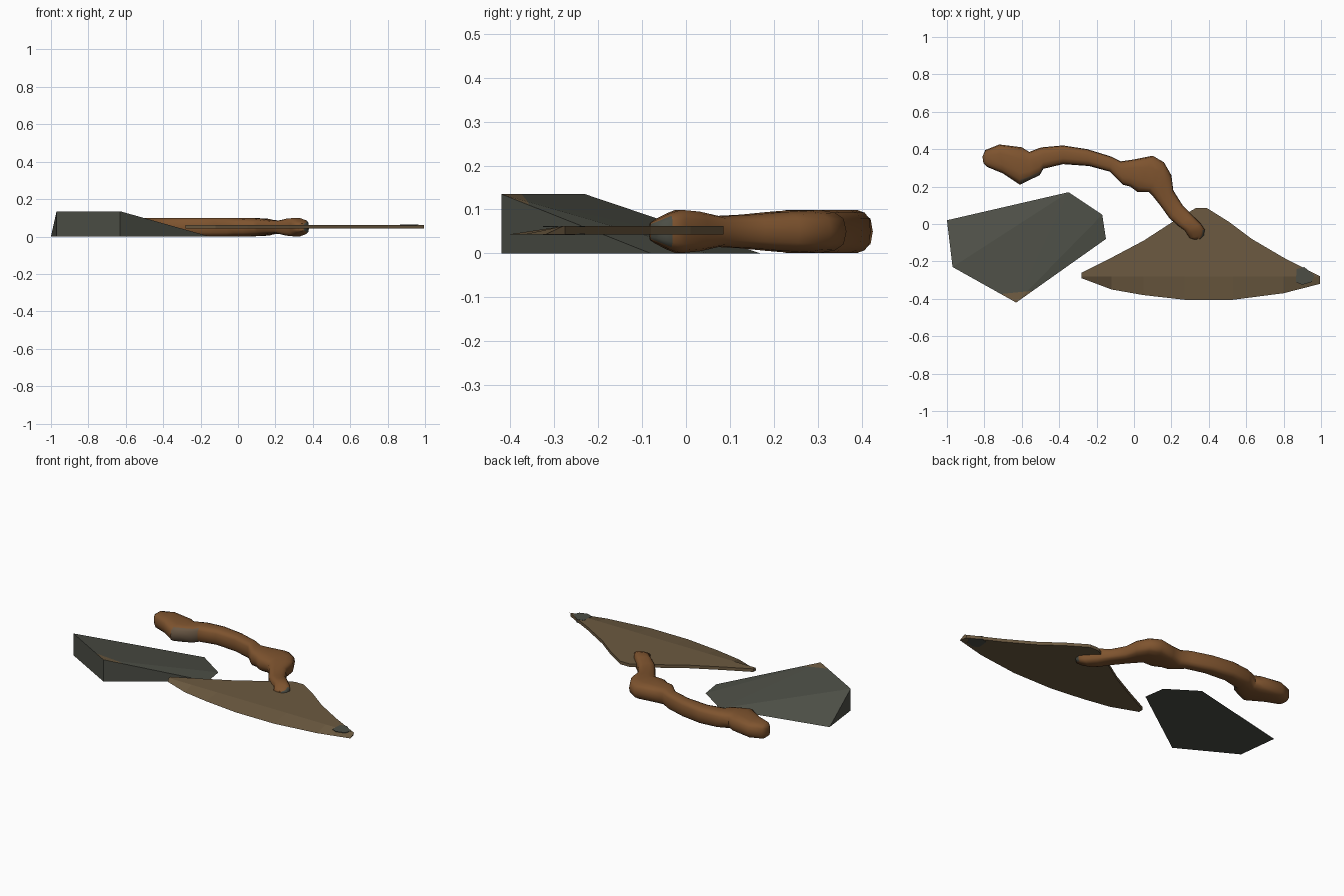
import bpy, bmesh, math
from mathutils import Vector

if "Cube" in bpy.data.objects:
    bpy.data.objects.remove(bpy.data.objects["Cube"])


def material(name, rgb):
    m = bpy.data.materials.new(name)
    m.diffuse_color = (*rgb, 1)
    m.use_nodes = True
    m.node_tree.nodes["Principled BSDF"].inputs["Base Color"].default_value = m.diffuse_color
    return m


STONE = material("dark stone grey", (0.072, 0.076, 0.060))
BLADE = material("dull bronze", (0.150, 0.102, 0.052))
WOOD = material("warm brown wood", (0.210, 0.088, 0.028))
WORN = material("worn grey brown", (0.140, 0.095, 0.058))


def finish(name, bm, mats, smooth=False):
    bmesh.ops.recalc_face_normals(bm, faces=bm.faces)
    me = bpy.data.meshes.new(name)
    bm.to_mesh(me)
    bm.free()
    ob = bpy.data.objects.new(name, me)
    bpy.context.collection.objects.link(ob)
    for m in mats:
        me.materials.append(m)
    if smooth:
        bpy.ops.object.select_all(action='DESELECT')
        ob.select_set(True)
        bpy.context.view_layer.objects.active = ob
        bpy.ops.object.shade_smooth_by_angle(angle=math.radians(50))
    return ob


def bridge(bm, rings):
    """Skin closed rings of points and cap both ends."""
    vs = [[bm.verts.new(p) for p in ring] for ring in rings]
    n = len(vs[0])
    for a, b in zip(vs, vs[1:]):
        for i in range(n):
            j = (i + 1) % n
            bm.faces.new((a[i], a[j], b[j], b[i]))
    bm.faces.new(vs[0])
    bm.faces.new(vs[-1])


# Stone wedge: flat base with one raised edge
base = [(-1, .02), (-.35, .17), (-.17, .05), (-.15, -.08), (-.63, -.42), (-.97, -.23)]
bm = bmesh.new()
for x, y in base:
    bm.verts.new((x, y, 0))
for x, y in base[4:]:
    bm.verts.new((x, y, .135))
bmesh.ops.convex_hull(bm, input=bm.verts[:])
bmesh.ops.dissolve_limit(bm, angle_limit=0.01, verts=bm.verts[:], edges=bm.edges[:])
# brown chip at the front corner of the sloped face
bmesh.ops.bisect_plane(bm, geom=bm.verts[:] + bm.edges[:] + bm.faces[:],
                       plane_co=(-.62, -.365, 0), plane_no=(0.1, -1, 0))
bm.normal_update()
for f in bm.faces:
    c = f.calc_center_median()
    if c.y < -.37 and c.z > .115 and abs(f.normal.z) > .5:
        f.material_index = 1
finish("stone_wedge", bm, [STONE, BLADE])

# Blade: flat plate with the curved front edge ground thin from above
cutting = [(-.28, -.29), (-.12, -.35), (.05, -.38), (.27, -.405), (.53, -.405),
           (.80, -.37), (.995, -.32)]
back = [(.985, -.275), (.80, -.18), (.63, -.08), (.51, .01), (.39, .085), (.33, .085),
        (.22, .02), (.05, -.09), (-.12, -.18), (-.28, -.26)]
low = [(x, y, .043) for x, y in cutting + back]
high = [(x, -.28, .062) for x, y in cutting] + [(x, y, .062) for x, y in back]
bm = bmesh.new()
bridge(bm, [low, high])
finish("blade", bm, [BLADE])

# Grey spot near the blade tip, on both sides
spot = [(.87, -.24), (.91, -.23), (.965, -.275), (.95, -.31), (.90, -.325), (.865, -.31)]
for side, z in (("top", .0600), ("bottom", .0420)):
    bm = bmesh.new()
    bridge(bm, [[(x, y, z) for x, y in spot], [(x, y, z + .003) for x, y in spot]])
    finish("tip_spot_" + side, bm, [STONE])

# Handle: lofted between the back and front outline (back x, y, front x, y, half height)
stations = [
    (-.81, .36, -.805, .325, .030), (-.795, .395, -.785, .305, .044), (-.72, .425, -.70, .27, .049),
    (-.60, .41, -.61, .21, .050), (-.56, .385, -.56, .235, .050), (-.51, .405, -.505, .26, .050),
    (-.49, .41, -.485, .295, .050), (-.38, .42, -.38, .32, .050), (-.25, .40, -.24, .31, .050),
    (-.12, .36, -.13, .28, .050), (-.07, .335, -.06, .21, .050), (.0, .345, -.02, .20, .050),
    (.10, .365, .02, .17, .050), (.16, .33, .08, .17, .048), (.20, .26, .10, .15, .045),
    (.21, .18, .14, .10, .039), (.26, .10, .19, .03, .035), (.31, .05, .235, -.01, .046),
    (.36, .0, .27, -.035, .050), (.38, -.03, .28, -.05, .042), (.375, -.06, .295, -.075, .028),
    (.355, -.08, .32, -.083, .020)]
SIDES = 14


def power(v):
    return math.copysign(abs(v) ** .65, v)


rings = []
for bx, by, fx, fy, h in stations:
    mid = Vector(((bx + fx) / 2, (by + fy) / 2, .05))
    half = Vector(((bx - fx) / 2, (by - fy) / 2, 0))
    ring = []
    for i in range(SIDES):
        a = 2 * math.pi * i / SIDES
        ring.append(mid + half * power(math.cos(a)) + Vector((0, 0, h * power(math.sin(a)))))
    rings.append(ring)
bm = bmesh.new()
bridge(bm, rings)
bmesh.ops.recalc_face_normals(bm, faces=bm.faces)
# worn side of the pommel, grey cap at the blade end
for f in bm.faces:
    c = f.calc_center_median()
    if -.60 < c.x < -.48 and c.y < .29 and f.normal.y < -.3:
        f.material_index = 1
    if c.y < -.04 and f.normal.x > .6:
        f.material_index = 2
finish("handle", bm, [WOOD, WORN, STONE], smooth=True)
